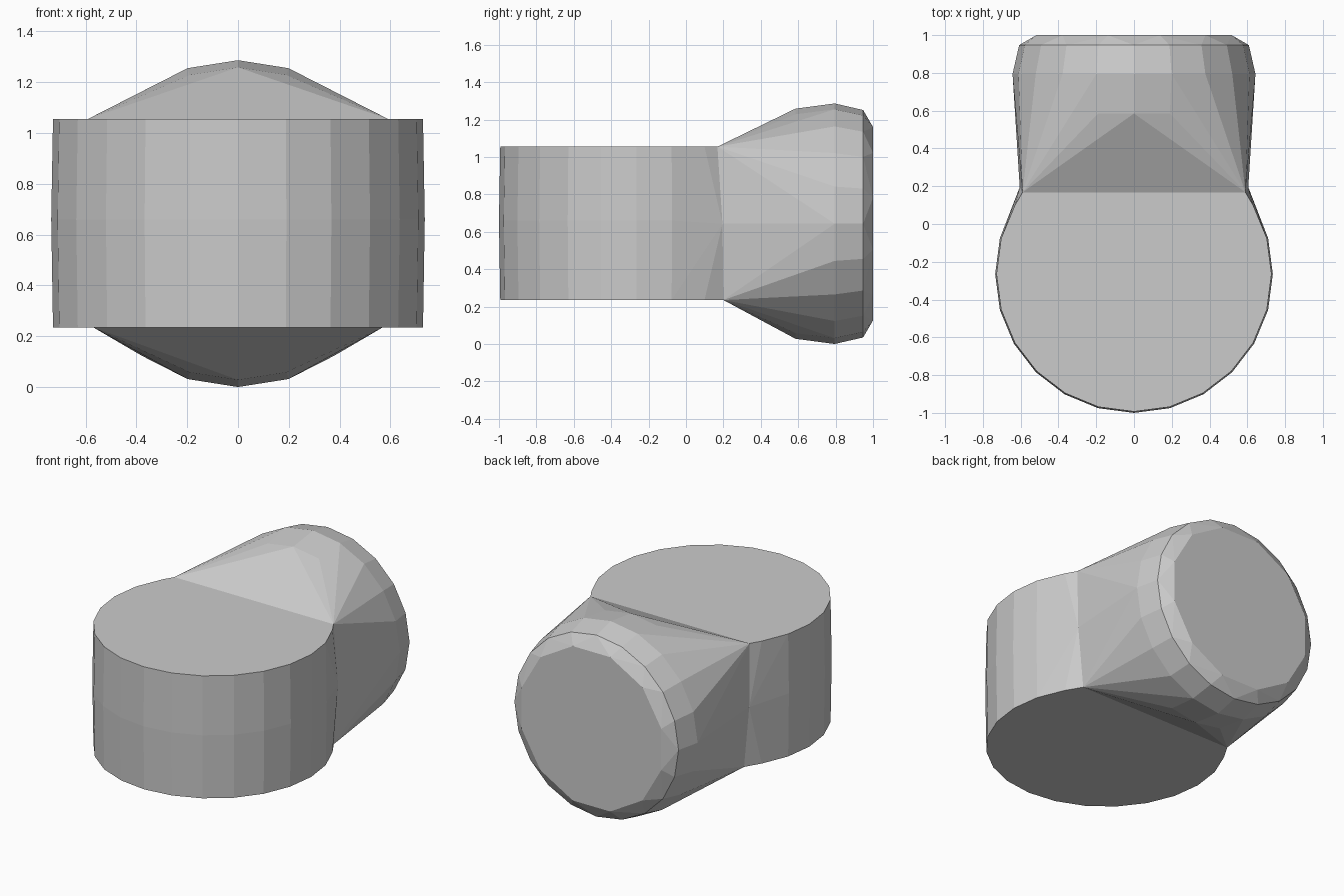
import bpy, bmesh
from math import sin, cos, pi, radians

if "Cube" in bpy.data.objects:
    bpy.data.objects.remove(bpy.data.objects["Cube"])

DRUM_Y, MID_Z = -0.265, 0.643

# Shared waist outline where the drum meets the rear barrel
seam = [(s * x, y, z) for s in (-1, 1)
        for x, y, z in ((0.59, 0.168, 1.055), (0.605, 0.195, 0.643), (0.57, 0.2, 0.235))]


def drum_ring(r, z, n, phase=0.0):
    pts = []
    for i in range(n):
        a = 2 * pi * (i + phase) / n
        p = (r * cos(a), DRUM_Y + r * sin(a), z)
        if p[1] < 0.15:
            pts.append(p)
    return pts


def barrel_ring(r, y, n, phase=0.0):
    return [(r * sin(2 * pi * (i + phase) / n), y,
             MID_Z + r * cos(2 * pi * (i + phase) / n)) for i in range(n)]


def add_hull(bm, pts):
    # Convex shell around the points, left open at the waist
    verts = [bm.verts.new(p) for p in pts]
    res = bmesh.ops.convex_hull(bm, input=verts)
    loose = {v for v in verts if v.is_valid and not v.link_faces}
    bmesh.ops.delete(bm, geom=list(loose), context='VERTS')
    keys = {tuple(round(c, 3) for c in p) for p in seam}
    inner = [f for f in bm.faces
             if all(tuple(round(c, 3) for c in v.co) in keys for v in f.verts)]
    bmesh.ops.delete(bm, geom=inner, context='FACES')


bm = bmesh.new()

# Front drum, slightly swollen at mid height
add_hull(bm, seam + drum_ring(0.728, 1.055, 24) + drum_ring(0.735, 0.66, 24)
         + drum_ring(0.728, 0.235, 24))

# Rear barrel: blends from the rectangular waist to a chamfered round end
add_hull(bm, seam + barrel_ring(0.615, 0.585, 20) + barrel_ring(0.643, 0.795, 20)
         + barrel_ring(0.608, 0.947, 20) + barrel_ring(0.535, 1.0, 12, 0.5))

# Weld the two shells and clean flat areas
bmesh.ops.remove_doubles(bm, verts=bm.verts[:], dist=0.001)
bmesh.ops.dissolve_limit(bm, angle_limit=radians(0.5), verts=bm.verts[:], edges=bm.edges[:])
bmesh.ops.recalc_face_normals(bm, faces=bm.faces[:])

mesh = bpy.data.meshes.new("drum_and_barrel_body")
bm.to_mesh(mesh)
bm.free()
body = bpy.data.objects.new("drum_and_barrel_body", mesh)
bpy.context.collection.objects.link(body)
